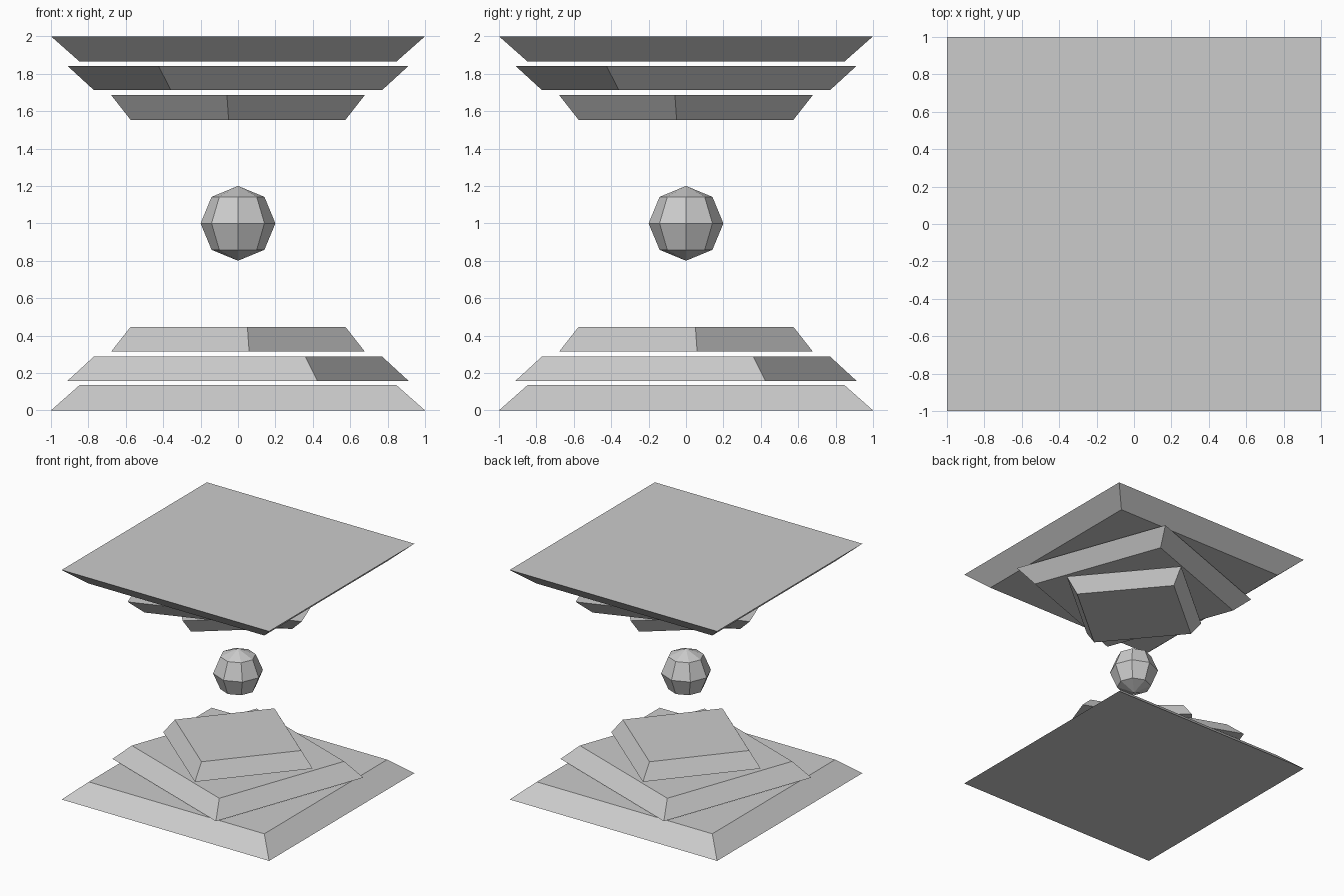
import bpy
from math import radians

if "Cube" in bpy.data.objects:
    bpy.data.objects.remove(bpy.data.objects["Cube"])

TAPER = 0.846  # narrow face relative to wide face
# z of wide face, z of narrow face, corner radius of wide face, twist
STEPS = [
    (0.000, 0.136, 2 ** 0.5, 0),
    (0.158, 0.287, 1.006, 20),
    (0.314, 0.447, 0.681, 40),
]


def slab(name, z_low, z_high, r_low, r_high, turn):
    """Four-sided tapered slab; turn 0 keeps its sides along x and y."""
    bpy.ops.mesh.primitive_cone_add(
        vertices=4, radius1=r_low, radius2=r_high, depth=z_high - z_low,
        location=(0, 0, (z_low + z_high) / 2),
        rotation=(0, 0, radians(45 + turn)))
    bpy.context.object.name = name


# Twisting stepped pyramid below, and the same pyramid upside down above
for i, (z_wide, z_narrow, r, twist) in enumerate(STEPS, 1):
    slab(f"lower_slab_{i}", z_wide, z_narrow, r, r * TAPER, -twist)
    slab(f"upper_slab_{i}", 2 - z_narrow, 2 - z_wide, r * TAPER, r, twist)

# Faceted floating ball in the middle
bpy.ops.mesh.primitive_uv_sphere_add(
    segments=8, ring_count=4, radius=0.2, location=(0, 0, 1))
bpy.context.object.name = "floating_ball"
